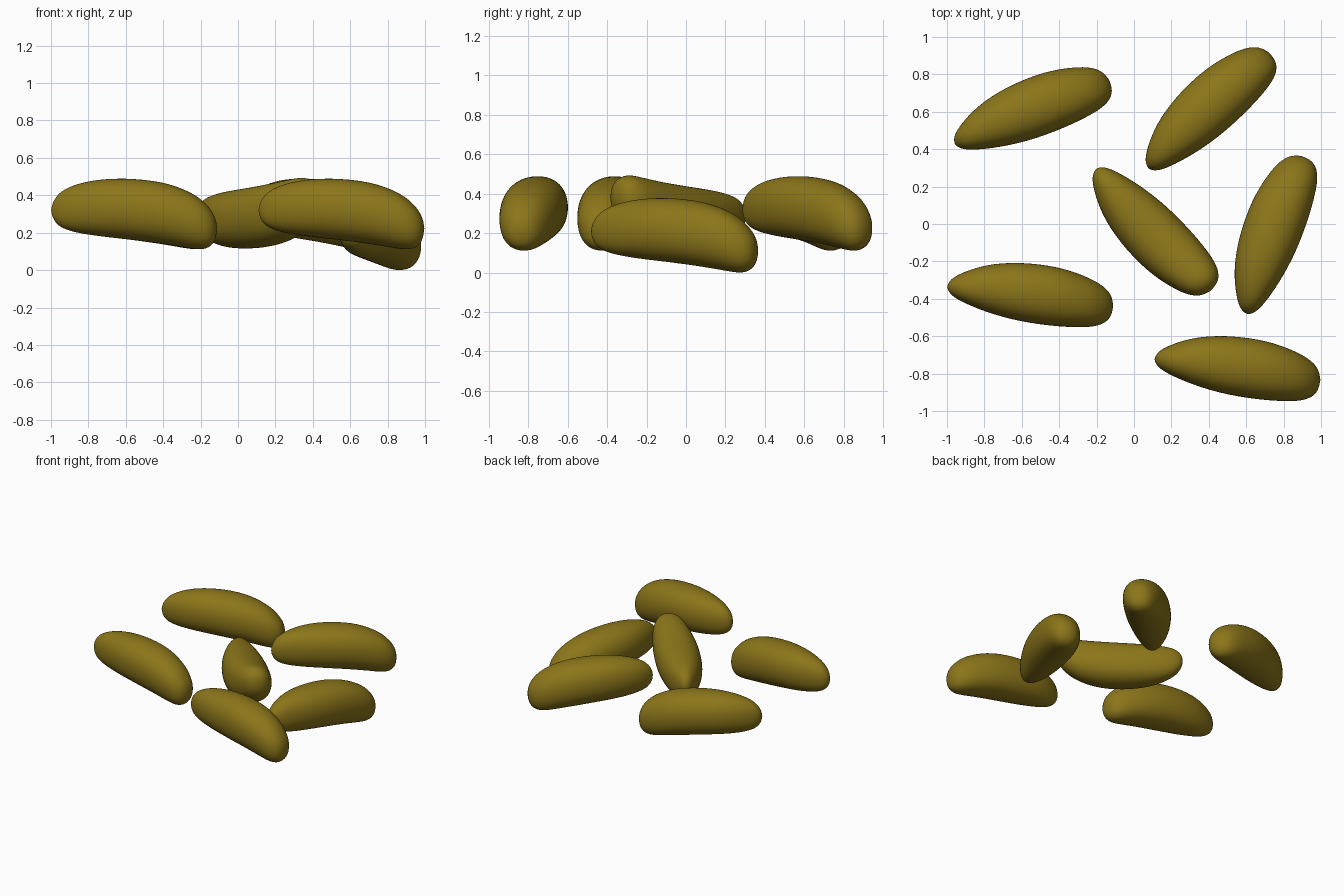
import bpy, bmesh
from math import sin, cos, pi, radians, copysign
from mathutils import Matrix, Vector

if "Cube" in bpy.data.objects:
    bpy.data.objects.remove(bpy.data.objects["Cube"])

# Stations along one stone: x, left y, right y, top z, bottom z
STATIONS = [
    (-.425, .078, .000, .380, .255), (-.375, .110, -.035, .432, .215),
    (-.24, .158, -.092, .475, .187), (-.055, .172, -.144, .488, .168),
    (.16, .146, -.170, .468, .142), (.30, .095, -.172, .415, .118),
    (.37, .060, -.162, .368, .111), (.425, .015, -.130, .305, .140)]
TIPS = ((-.447, .038, .318), (.447, -.055, .225))
SIDES = 16


def power(v, n=2.2):
    return copysign(abs(v) ** (2 / n), v)


def bounds(mesh):
    lo = Vector([min(v.co[i] for v in mesh.vertices) for i in range(3)])
    hi = Vector([max(v.co[i] for v in mesh.vertices) for i in range(3)])
    return lo, hi


# Loft the rounded, tapering stone body
bm = bmesh.new()
rings = []
for x, yl, yr, zt, zb in STATIONS:
    ring = []
    for k in range(SIDES):
        a = 2 * pi * k / SIDES
        ring.append(bm.verts.new((x, (yl + yr) / 2 + (yl - yr) / 2 * power(cos(a)),
                                  (zt + zb) / 2 + (zt - zb) / 2 * power(sin(a)))))
    rings.append(ring)
for r, s in zip(rings, rings[1:]):
    for k in range(SIDES):
        j = (k + 1) % SIDES
        bm.faces.new((r[k], r[j], s[j], s[k]))
for tip, ring in zip(TIPS, (rings[0], rings[-1])):
    t = bm.verts.new(tip)
    for k in range(SIDES):
        bm.faces.new((t, ring[k], ring[(k + 1) % SIDES]))
bmesh.ops.recalc_face_normals(bm, faces=bm.faces)
cage = bpy.data.meshes.new("stone_cage")
bm.to_mesh(cage)
bm.free()

# Subdivide, then restore the exact overall size, centred on the origin
temp = bpy.data.objects.new("stone_cage", cage)
bpy.context.collection.objects.link(temp)
temp.modifiers.new("smooth", 'SUBSURF').levels = 2
base = bpy.data.meshes.new_from_object(temp.evaluated_get(bpy.context.evaluated_depsgraph_get()))
bpy.data.objects.remove(temp)
lo, hi = bounds(base)
size = hi - lo
base.transform(Matrix.Diagonal((.888 / size.x, .343 / size.y, .377 / size.z, 1))
               @ Matrix.Translation(-(lo + hi) / 2))
base.polygons.foreach_set("use_smooth", [True] * len(base.polygons))

mat = bpy.data.materials.new("olive_stone")
mat.diffuse_color = (.26, .18, .01, 1)
mat.use_nodes = True
mat.node_tree.nodes["Principled BSDF"].inputs["Base Color"].default_value = mat.diffuse_color
base.materials.append(mat)

# Scatter: name, turn, footprint centre, height centre, upside down
STONES = [("left_front_stone", 0, (-.555, -.38, .30), False),
          ("right_front_stone", -.7, (.553, -.773, .30), False),
          ("left_back_stone", 29, (-.54, .618, .30), False),
          ("right_back_stone", 50.5, (.412, .616, .30), False),
          ("middle_stone", -53.5, (.115, -.04, .304), True),
          ("right_low_stone", 77.5, (.759, -.058, .189), False)]
for name, turn, centre, flipped in STONES:
    mesh = base.copy()
    mesh.transform(Matrix.Rotation(radians(turn), 4, 'Z')
                   @ Matrix.Rotation(pi if flipped else 0, 4, 'X'))
    lo, hi = bounds(mesh)
    mesh.transform(Matrix.Translation(-(lo + hi) / 2))
    ob = bpy.data.objects.new(name, mesh)
    ob.location = centre
    bpy.context.collection.objects.link(ob)
